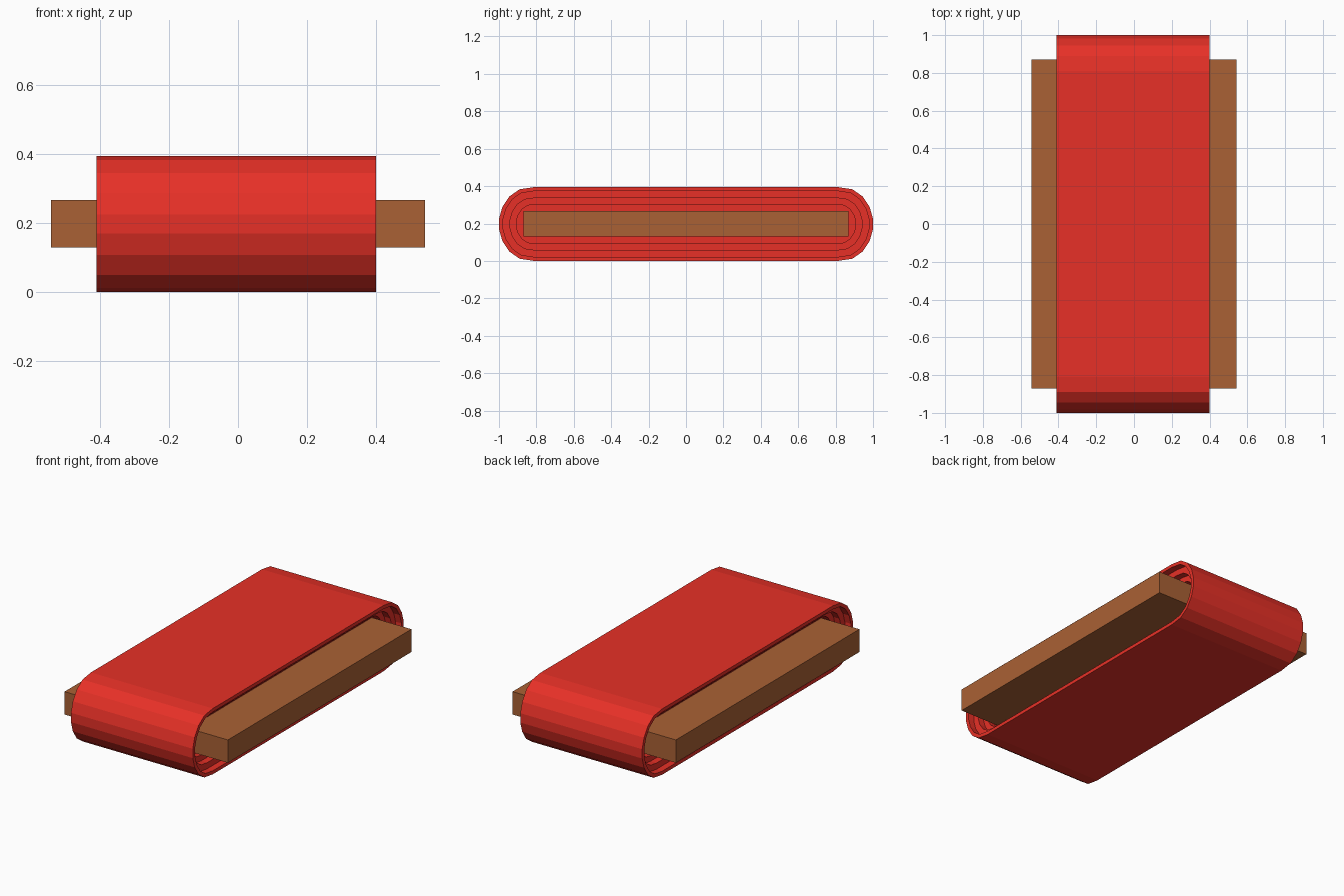
import bpy, bmesh

if "Cube" in bpy.data.objects:
    bpy.data.objects.remove(bpy.data.objects["Cube"])


def material(name, color):
    m = bpy.data.materials.new(name)
    m.diffuse_color = color
    m.use_nodes = True
    m.node_tree.nodes["Principled BSDF"].inputs["Base Color"].default_value = m.diffuse_color
    return m


def finish(bm, name, mat):
    bmesh.ops.recalc_face_normals(bm, faces=bm.faces)
    mesh = bpy.data.meshes.new(name)
    bm.to_mesh(mesh)
    bm.free()
    mesh.materials.append(mat)
    obj = bpy.data.objects.new(name, mesh)
    bpy.context.collection.objects.link(obj)
    return obj


ZC, CY = 0.1975, 0.80
# quarter of the rounded end, relative to the end's centre
QUARTER = [(0.01, -0.1975), (0.09, -0.1855), (0.145, -0.147),
           (0.182, -0.09), (0.20, -0.028)]
END = QUARTER + [(y, -z) for y, z in reversed(QUARTER)]


def outline(inset):
    s = (0.1975 - inset) / 0.1975
    right = [(CY + y * s, ZC + z * s) for y, z in END]
    left = [(-CY - y * s, ZC + z * s) for y, z in reversed(END)]
    return right + left


# wound cloth: each inner layer ends a little deeper than the one around it
steps = [(0.092, 0.12), (0.092, 0.08), (0.058, 0.08), (0.058, 0.04),
         (0.021, 0.04), (0.021, 0.0), (0.0, 0.0)]
sections = [(i, -0.409 + d) for i, d in steps]
sections += [(i, 0.40 - d) for i, d in reversed(steps)]
bm = bmesh.new()
rings = [[bm.verts.new((x, y, z)) for y, z in outline(i)] for i, x in sections]
for a, b in zip(rings, rings[1:]):
    n = len(a)
    for k in range(n):
        bm.faces.new((a[k], a[(k + 1) % n], b[(k + 1) % n], b[k]))
bm.faces.new(rings[0])
bm.faces.new(rings[-1])
finish(bm, "cloth_roll", material("red_cloth", (0.8, 0.03, 0.02, 1)))

# flat board in the middle
bm = bmesh.new()
bmesh.ops.create_cube(bm, size=1)
for v in bm.verts:
    v.co = (v.co.x * 1.084, v.co.y * 1.74, v.co.z * 0.137 + 0.1985)
finish(bm, "core_board", material("brown_board", (0.4, 0.12, 0.035, 1)))
